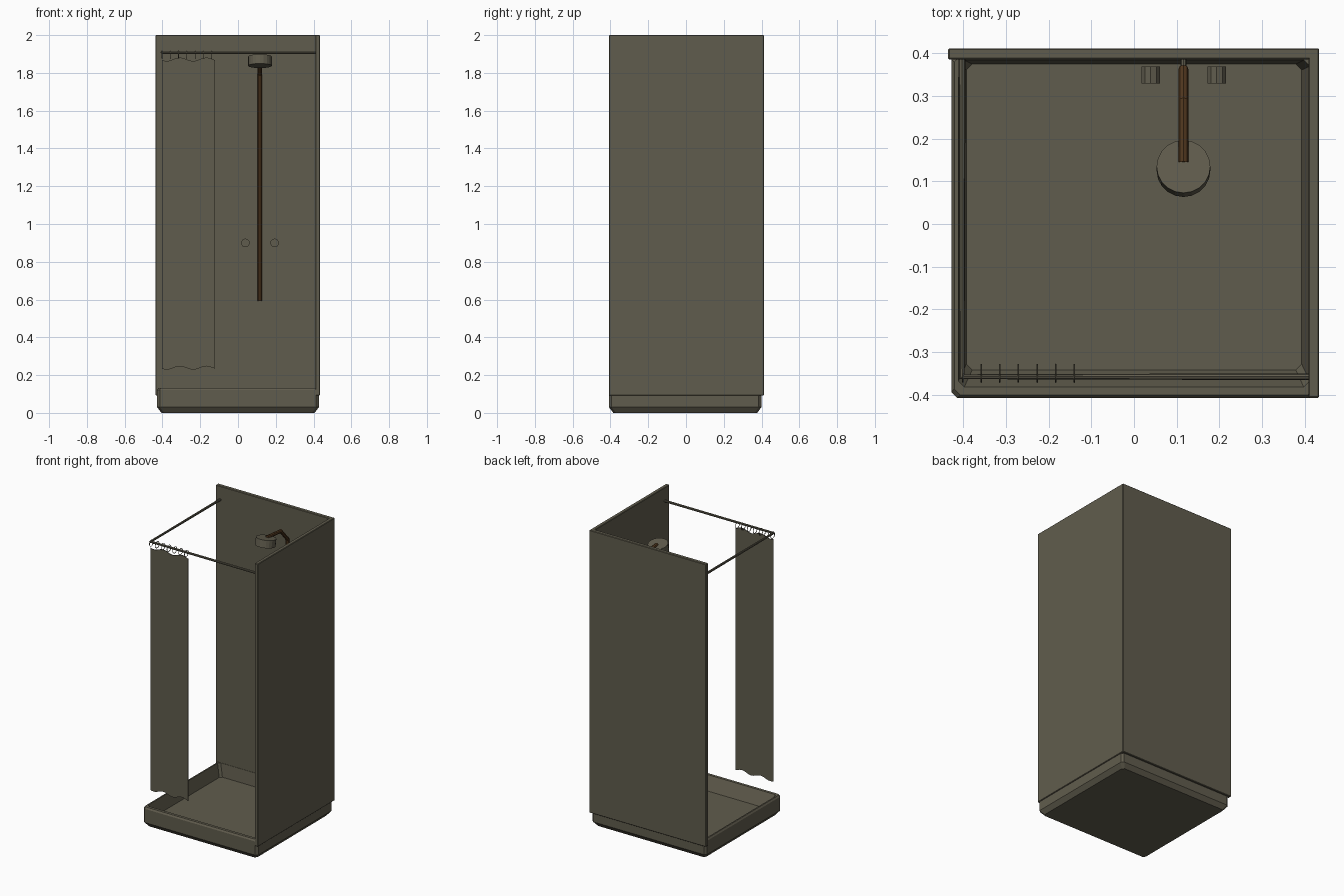
import bpy, bmesh, math
from mathutils import Matrix

if "Cube" in bpy.data.objects:
    bpy.data.objects.remove(bpy.data.objects["Cube"])


def material(name, rgb):
    m = bpy.data.materials.new(name)
    m.diffuse_color = (*rgb, 1)
    m.use_nodes = True
    m.node_tree.nodes["Principled BSDF"].inputs["Base Color"].default_value = m.diffuse_color
    return m


OLIVE = material("olive grey", (0.118, 0.108, 0.075))
BROWN = material("dark brown", (0.085, 0.04, 0.014))


def finish(name, bm, mat=OLIVE):
    bmesh.ops.recalc_face_normals(bm, faces=bm.faces)
    me = bpy.data.meshes.new(name)
    bm.to_mesh(me)
    bm.free()
    me.materials.append(mat)
    ob = bpy.data.objects.new(name, me)
    bpy.context.collection.objects.link(ob)
    return ob


def box(name, x0, x1, y0, y1, z0, z1, bevel=0):
    bm = bmesh.new()
    bmesh.ops.create_cube(bm, size=1)
    for v in bm.verts:
        v.co = ((x0, x1)[v.co.x > 0], (y0, y1)[v.co.y > 0], (z0, z1)[v.co.z > 0])
    if bevel:
        bmesh.ops.bevel(bm, geom=bm.edges[:], offset=bevel, segments=1, affect='EDGES')
    return finish(name, bm)


def cylinder(name, loc, r, depth, tilt, sides, mat=OLIVE):
    bm = bmesh.new()
    bmesh.ops.create_cone(bm, cap_ends=True, segments=sides, radius1=r, radius2=r, depth=depth,
                          matrix=Matrix.Translation(loc) @ Matrix.Rotation(tilt, 4, 'X'))
    return finish(name, bm, mat)


def tube(name, pts, r, mat):
    cu = bpy.data.curves.new(name, 'CURVE')
    cu.dimensions = '3D'
    cu.bevel_depth, cu.bevel_resolution, cu.use_fill_caps = r, 2, True
    sp = cu.splines.new('POLY')
    sp.points.add(len(pts) - 1)
    for p, co in zip(sp.points, pts):
        p.co = (*co, 1)
        p.radius = 1
    sp.use_smooth = False
    cu.materials.append(mat)
    ob = bpy.data.objects.new(name, cu)
    bpy.context.collection.objects.link(ob)
    bpy.ops.object.select_all(action='DESELECT')
    ob.select_set(True)
    bpy.context.view_layer.objects.active = ob
    bpy.ops.object.convert(target='MESH')


# Tray: stacked chamfered rectangles from the underside, over the rim, down to the floor
bm = bmesh.new()
levels = [  # x half-width, y front, y back, z
    (0.405, -0.385, 0.377, 0.0), (0.428, -0.408, 0.399, 0.03), (0.428, -0.408, 0.399, 0.122),
    (0.421, -0.401, 0.394, 0.133), (0.412, -0.382, 0.384, 0.133), (0.393, -0.342, 0.375, 0.045)]
c = 0.014
rings = []
for x, a, b, z in levels:
    pts = [(-x + c, a), (x - c, a), (x, a + c), (x, b - c), (x - c, b), (-x + c, b), (-x, b - c), (-x, a + c)]
    rings.append([bm.verts.new((px, py, z)) for px, py in pts])
for lo, hi in zip(rings, rings[1:]):
    for i in range(8):
        j = (i + 1) % 8
        bm.faces.new((lo[i], lo[j], hi[j], hi[i]))
bm.faces.new(rings[0])
bm.faces.new(rings[-1])
finish("shower_tray", bm)

# Walls
box("back_wall", -0.436, 0.434, 0.386, 0.412, 0.092, 2.0, 0.003)
box("right_wall", 0.409, 0.434, -0.408, 0.412, 0.092, 2.0, 0.003)

# Curtain rail along front and left side
tube("curtain_rail", [(0.409, -0.358, 1.909), (-0.403, -0.358, 1.909), (-0.403, 0.388, 1.909)], 0.008, OLIVE)

# Curtain: flat sheet with wavy top and bottom edges
bm = bmesh.new()
n = 24
cols = []
for i in range(n + 1):
    x = -0.403 + 0.281 * i / n
    w = 0.009 * math.sin(4 * math.pi * i / n + 3.6)
    cols.append([[bm.verts.new((x, y, z)) for z in (0.238 + w, 1.872 + w)] for y in (-0.360, -0.356)])
for p, q in zip(cols, cols[1:]):
    bm.faces.new((p[0][0], q[0][0], q[0][1], p[0][1]))
    bm.faces.new((p[1][0], q[1][0], q[1][1], p[1][1]))
    for k in (0, 1):
        bm.faces.new((p[0][k], q[0][k], q[1][k], p[1][k]))
for p in (cols[0], cols[-1]):
    bm.faces.new((p[0][0], p[0][1], p[1][1], p[1][0]))
finish("curtain", bm)

# Curtain rings
for i in range(7):
    bpy.ops.mesh.primitive_torus_add(location=(-0.402 + 0.0437 * i, -0.35, 1.897), rotation=(0, math.pi / 2, 0),
                                     major_radius=0.021, minor_radius=0.002, major_segments=14, minor_segments=6)
    ring = bpy.context.object
    ring.name = f"curtain_ring_{i + 1}"
    ring.data.materials.append(OLIVE)

# Riser pipe with bent arm, wall bracket and shower head
tube("riser_pipe", [(0.116, 0.362, 0.592), (0.116, 0.362, 1.79), (0.116, 0.29, 1.872), (0.116, 0.145, 1.885)],
     0.012, BROWN)
cylinder("pipe_bracket", (0.116, 0.376, 1.75), 0.007, 0.024, math.pi / 2, 8)
cylinder("shower_head", (0.116, 0.13, 1.862), 0.063, 0.05, math.radians(-11), 20)

# Tap knobs
for side, x in (("left", 0.039), ("right", 0.194)):
    cylinder(f"{side}_tap", (x, 0.349, 0.9), 0.023, 0.04, math.pi / 2, 10)
